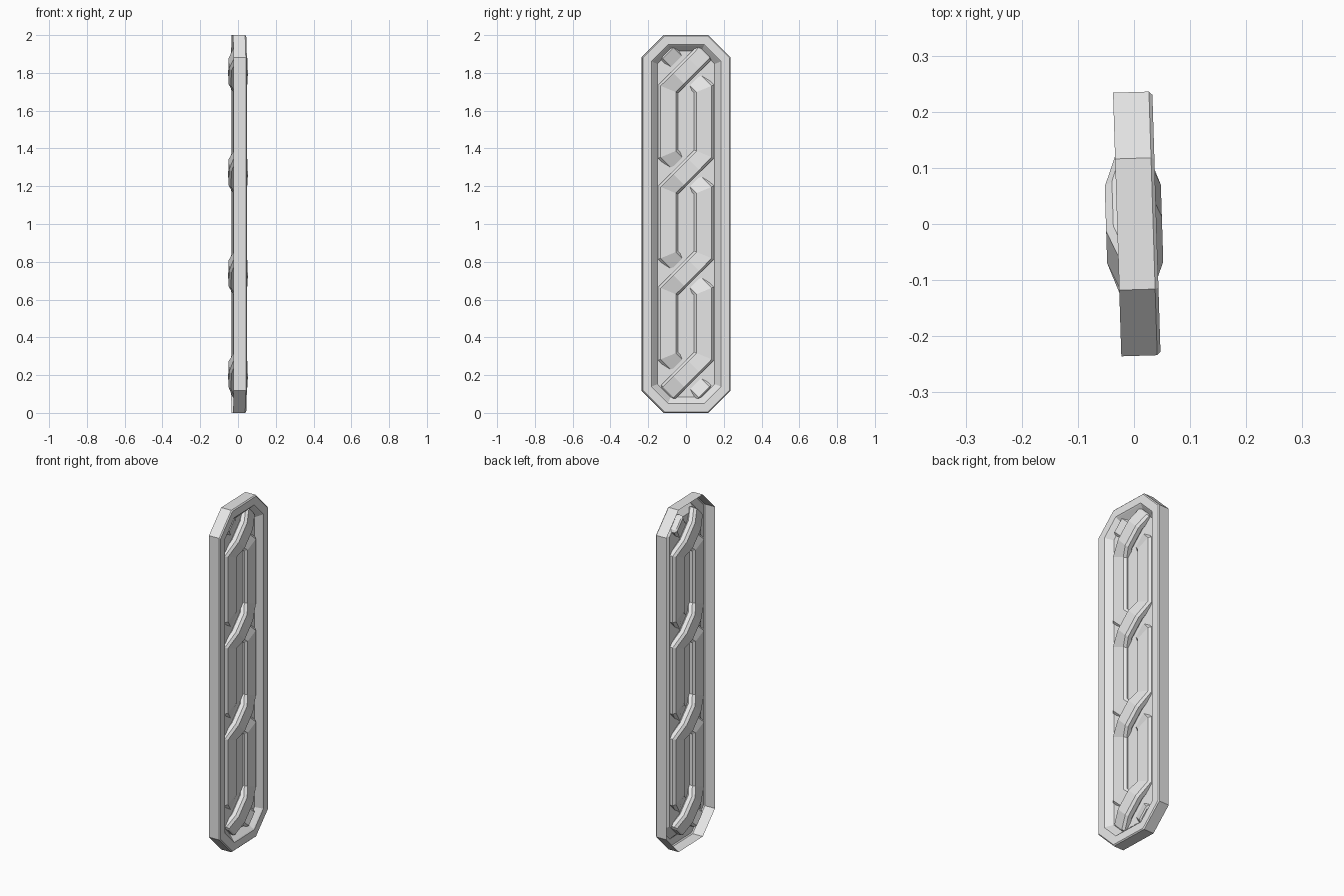
import bpy, bmesh, math
from mathutils import Vector

cube = bpy.data.objects.get("Cube")
if cube:
    bpy.data.objects.remove(cube)

grey = bpy.data.materials.new("light_grey")
grey.use_nodes = True
GREY = (0.8, 0.8, 0.8, 1)
grey.diffuse_color = GREY
grey.node_tree.nodes["Principled BSDF"].inputs["Base Color"].default_value = GREY

TILT = math.radians(1.8)  # slight turn of the whole plaque


def bridge(bm, a, b):
    for i in range(len(a)):
        j = (i + 1) % len(a)
        bm.faces.new((a[i], a[j], b[j], b[i]))


def finish(bm, name, recalc):
    if recalc:
        bmesh.ops.recalc_face_normals(bm, faces=bm.faces)
    mesh = bpy.data.meshes.new(name)
    bm.to_mesh(mesh)
    bm.free()
    mesh.materials.append(grey)
    obj = bpy.data.objects.new(name, mesh)
    obj.rotation_euler.z = TILT
    bpy.context.collection.objects.link(obj)


def octagon(bm, x, inset):
    """Upright chamfered rectangle, counter-clockwise seen from +x."""
    w, h = 0.235 - inset, 1 - inset
    c = 0.118 - inset * (2 - math.sqrt(2))
    pts = [(w, c - h), (w, h - c), (w - c, h), (c - w, h),
           (-w, h - c), (-w, c - h), (c - w, -h), (w - c, -h)]
    return [bm.verts.new((x, y, z + 1)) for y, z in pts]


# Open-backed frame: outer wall, bevelled rim, sloped inner wall, recessed panel
bm = bmesh.new()
steps = [(-0.03, 0), (0.034, 0), (0.04, 0.006), (0.04, 0.05),
         (0.035, 0.056), (0.005, 0.084)]
rings = [octagon(bm, x, inset) for x, inset in steps]
for a, b in zip(rings, rings[1:]):
    bridge(bm, a, b)
bm.faces.new(rings[-1])
finish(bm, "frame_and_panel", False)

# Two interlaced strands, swept with mitred corners
CROSSINGS = [1.81, 1.275, 0.74, 0.205]
SECTION = [(0.0525, 0.012), (0.04, 0.025), (-0.04, 0.025), (-0.0525, 0.012),
           (-0.0525, -0.012), (-0.04, -0.025), (0.04, -0.025), (0.0525, -0.012)]


def strand(name, start):
    path = []
    side = start
    for zc in CROSSINGS:
        height = 0.025 * side  # the strand coming from +y passes over
        for d, x in ((0.095, 0), (0.04, height), (-0.04, height), (-0.095, 0)):
            path.append(Vector((x, side * d, zc + d)))
        side = -side
    bm = bmesh.new()
    rings = []

    def ring(p, normal, scale=1):
        rings.append([bm.verts.new(p + normal * u * scale + Vector((v * scale, 0, 0)))
                      for u, v in SECTION])

    def flat_dir(a, b):
        return Vector((0, b.y - a.y, b.z - a.z)).normalized()

    def across(d):
        return Vector((0, -d.z, d.y))

    last = len(path) - 1
    for i, p in enumerate(path):
        d_in = flat_dir(path[max(i - 1, 0)], path[max(i, 1)])
        d_out = flat_dir(path[min(i, last - 1)], path[min(i + 1, last)])
        mid = (d_in + d_out).normalized()
        if i == 0:
            ring(p - mid * 0.007, across(mid), 0.75)
        ring(p, across(mid) / mid.dot(d_in))
        if i == last:
            ring(p + mid * 0.007, across(mid), 0.75)
    for a, b in zip(rings, rings[1:]):
        bridge(bm, a, b)
    bm.faces.new(rings[0])
    bm.faces.new(rings[-1])
    finish(bm, name, True)


strand("strand_a", 1)
strand("strand_b", -1)
